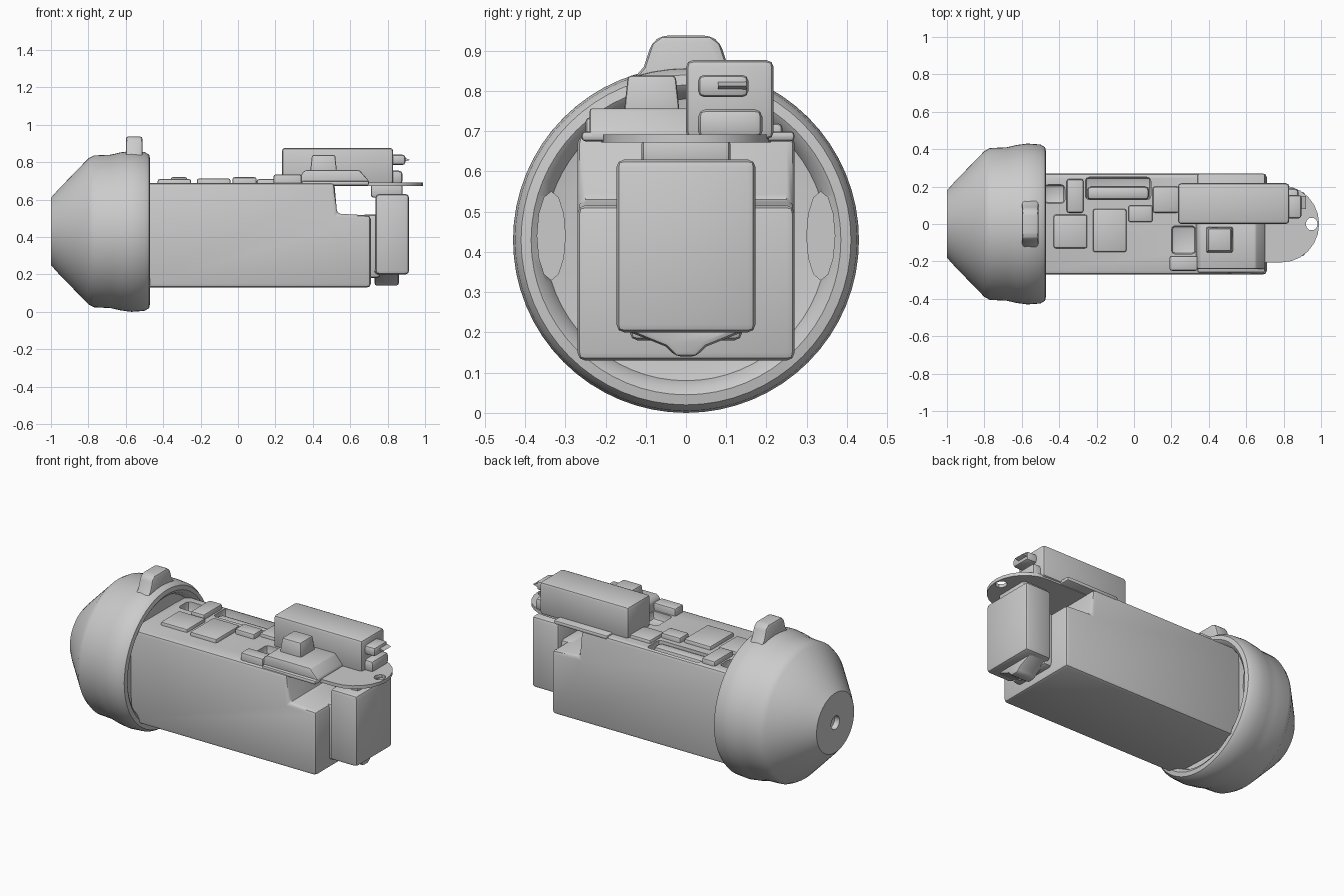
import bpy, bmesh, math
from mathutils import Matrix, Vector

if "Cube" in bpy.data.objects:
    bpy.data.objects.remove(bpy.data.objects["Cube"])

GREY = (0.6, 0.6, 0.6, 1)
grey = bpy.data.materials.new("plain grey")
grey.use_nodes = True
grey.diffuse_color = GREY
grey.node_tree.nodes["Principled BSDF"].inputs["Base Color"].default_value = GREY


def finish(name, bm, bevel=0, segments=2):
    """Turn a bmesh into a named, bevelled, smooth-shaded object."""
    bmesh.ops.recalc_face_normals(bm, faces=bm.faces)
    mesh = bpy.data.meshes.new(name)
    bm.to_mesh(mesh)
    bm.free()
    mesh.materials.append(grey)
    obj = bpy.data.objects.new(name, mesh)
    bpy.context.collection.objects.link(obj)
    bpy.ops.object.select_all(action='DESELECT')
    obj.select_set(True)
    bpy.context.view_layer.objects.active = obj
    if bevel:
        mod = obj.modifiers.new("soft edges", 'BEVEL')
        mod.width, mod.segments = bevel, segments
        bpy.ops.object.modifier_apply(modifier=mod.name)
    bpy.ops.object.shade_smooth_by_angle(angle=math.radians(35))
    return obj


def box(name, x, y, z, bevel=0.015, taper=1):
    """Box from (min, max) ranges; taper shrinks the top."""
    bm = bmesh.new()
    bmesh.ops.create_cube(bm, size=1)
    for v in bm.verts:
        k = taper if v.co.z > 0 else 1
        v.co = Vector((sum(x) / 2 + v.co.x * k * (x[1] - x[0]),
                       sum(y) / 2 + v.co.y * k * (y[1] - y[0]),
                       sum(z) / 2 + v.co.z * (z[1] - z[0])))
    return finish(name, bm, bevel)


def prism(name, outline, axis, low, high, bevel=0):
    """Extrude a 2D outline along x (outline is y,z), y (x,z) or z (x,y)."""
    bm = bmesh.new()
    verts = []
    for a, b in outline:
        co = [a, b]
        co.insert(axis, low)
        verts.append(bm.verts.new(co))
    face = bm.faces.new(verts)
    ext = bmesh.ops.extrude_face_region(bm, geom=[face])
    move = Vector((0, 0, 0))
    move[axis] = high - low
    bmesh.ops.translate(bm, vec=move, verts=[g for g in ext["geom"] if isinstance(g, bmesh.types.BMVert)])
    return finish(name, bm, bevel)


def cut(obj, cutter):
    """Subtract the cutter from the object and discard it."""
    mod = obj.modifiers.new("cut", 'BOOLEAN')
    mod.operation, mod.solver, mod.object = 'DIFFERENCE', 'EXACT', cutter
    bpy.ops.object.select_all(action='DESELECT')
    bpy.context.view_layer.objects.active = obj
    obj.select_set(True)
    bpy.ops.object.modifier_apply(modifier=mod.name)
    bpy.data.objects.remove(cutter)
    bpy.ops.object.shade_smooth_by_angle(angle=math.radians(35))


def revolve(name, profile, centre_z, steps=64):
    """Spin an (x, radius) profile round the long axis."""
    bm = bmesh.new()
    verts = [bm.verts.new((x, 0, r)) for x, r in profile]
    edges = [bm.edges.new(pair) for pair in zip(verts, verts[1:])]
    bmesh.ops.spin(bm, geom=verts + edges, cent=(0, 0, 0), axis=(1, 0, 0),
                   angle=math.tau, steps=steps)
    bmesh.ops.remove_doubles(bm, verts=bm.verts, dist=0.0005)
    bmesh.ops.translate(bm, vec=(0, 0, centre_z), verts=bm.verts)
    return finish(name, bm)


# Round head with a chamfered nose, a raised rim and a recessed back
MID = 0.43
head = revolve("round_head", [
    (-0.96, 0), (-0.97, 0.035), (-1, 0.04), (-1, 0.18), (-0.96, 0.225),
    (-0.80, 0.39), (-0.77, 0.406), (-0.68, 0.41), (-0.63, 0.422),
    (-0.57, 0.43), (-0.50, 0.425), (-0.475, 0.41), (-0.47, 0.385),
    (-0.485, 0.365), (-0.52, 0.35), (-0.53, 0.30), (-0.53, 0)], MID)
for side in (-1, 1):
    slot = [(side * 0.335 + 0.035 * math.cos(a), 0.44 + 0.11 * math.sin(a))
            for a in (i * math.tau / 12 for i in range(12))]
    cut(head, prism("slot_cutter", slot, 0, -0.60, -0.45))

# Lug on top of the head
prism("head_lug", [(-0.14, 0.82), (-0.105, 0.86), (-0.085, 0.92), (-0.06, 0.938),
                   (0.06, 0.938), (0.085, 0.92), (0.105, 0.86), (0.14, 0.82)],
      0, -0.60, -0.51, 0.02)

# Long body with a dropped rear shoulder
body = prism("main_body", [(-0.54, 0.13), (0.71, 0.13), (0.71, 0.515), (0.53, 0.525),
                           (0.515, 0.69), (-0.54, 0.69)], 1, -0.27, 0.27, 0.02)
for x, y, depth in (((-0.26, 0.09), (0.13, 0.25), 0.63),
                    ((-0.48, -0.37), (0.11, 0.21), 0.63),
                    ((0.20, 0.33), (-0.16, -0.01), 0.64)):
    cut(body, box("recess_cutter", x, y, (depth, 0.8), 0.02))

# Raised panels on the body top
panels = [((-0.43, -0.25), (-0.13, 0.05), 0.71), ((-0.22, -0.04), (-0.15, 0.08), 0.713),
          ((-0.03, 0.10), (0.01, 0.10), 0.72), ((0.19, 0.34), (-0.25, -0.17), 0.735),
          ((0.10, 0.24), (0.06, 0.20), 0.71), ((-0.36, -0.27), (0.06, 0.24), 0.72)]
for i, (x, y, top) in enumerate(panels):
    box(f"top_panel_{i + 1}", x, y, (0.66, top), 0.012)
box("recess_bar", (-0.25, 0.08), (0.13, 0.20), (0.62, 0.68), 0.02)

# Rear block with its neck, lower lip and pivot
box("rear_block", (0.735, 0.915), (-0.173, 0.173), (0.20, 0.63), 0.02)
box("rear_neck", (0.66, 0.76), (-0.14, 0.14), (0.18, 0.52), 0.02)
prism("rear_lip", [(-0.16, 0.23), (-0.15, 0.205), (-0.05, 0.165), (-0.025, 0.14),
                   (0.025, 0.14), (0.05, 0.165), (0.15, 0.205), (0.16, 0.23)],
      0, 0.73, 0.86, 0.015)
box("pivot", (0.71, 0.88), (-0.11, 0.11), (0.61, 0.685), 0.015)

# Thin deck with a rounded tongue and a small hole
tongue = [(0.79 + 0.20 * math.cos(a), 0.205 * math.sin(a))
          for a in (math.radians(-90 + 15 * i) for i in range(13))]
deck = prism("rear_deck", [(0.48, -0.21)] + tongue + [(0.48, 0.21)], 2, 0.672, 0.692)
hole = [(0.95 + 0.032 * math.cos(a), 0.035 * math.sin(a))
        for a in (i * math.tau / 10 for i in range(10))]
cut(deck, prism("hole_cutter", hole, 2, 0.6, 0.75))
box("deck_front", (0.34, 0.70), (-0.26, 0.27), (0.675, 0.70), 0.01)

# Tall housing and low housing with its button
box("tall_housing", (0.235, 0.83), (0.0, 0.218), (0.68, 0.877), 0.018)
prism("low_housing", [(0.33, 0.68), (0.34, 0.74), (0.36, 0.757), (0.65, 0.757),
                      (0.70, 0.70), (0.70, 0.68)], 1, -0.24, 0.01, 0.008)
box("button", (0.385, 0.53), (-0.155, -0.015), (0.74, 0.838), 0.008, 0.85)
box("rear_nub", (0.80, 0.895), (0.03, 0.155), (0.785, 0.84), 0.015)
prism("nub_tip", [(0.88, 0.80), (0.92, 0.812), (0.88, 0.828)], 1, 0.08, 0.15)
box("housing_foot", (0.78, 0.88), (0.03, 0.19), (0.68, 0.755), 0.02)
